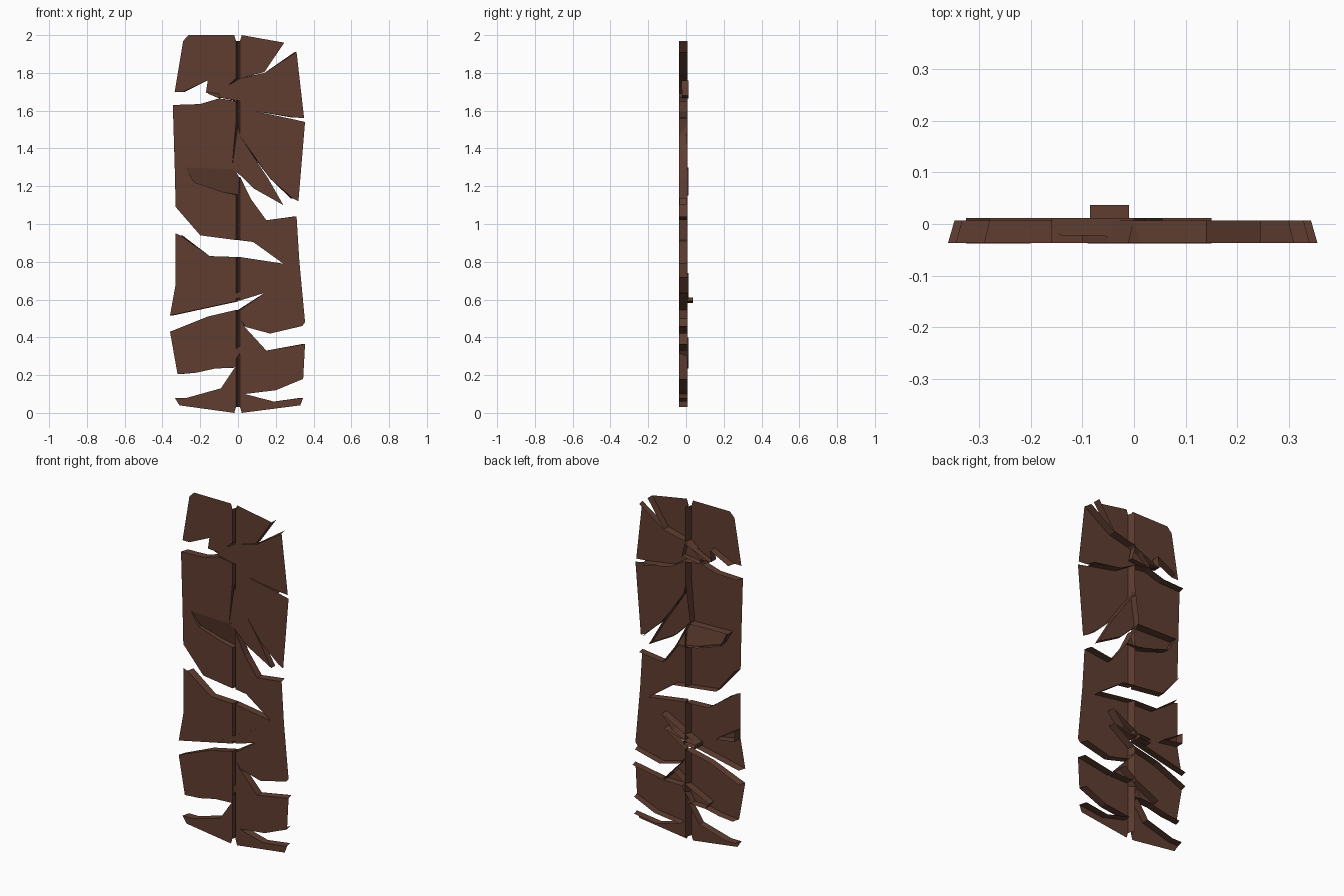
import bpy, bmesh

if "Cube" in bpy.data.objects:
    bpy.data.objects.remove(bpy.data.objects["Cube"])

wood = bpy.data.materials.new("dark brown wood")
wood.diffuse_color = (0.115, 0.047, 0.03, 1)
wood.use_nodes = True
wood.node_tree.nodes["Principled BSDF"].inputs["Base Color"].default_value = wood.diffuse_color

FRONT, BACK = -0.037, 0.007


def finish(name, bm, face):
    """Orient the open shell so its main face looks to the front, then link it."""
    bmesh.ops.recalc_face_normals(bm, faces=bm.faces)
    face.normal_update()
    if face.normal.y > 0:
        bmesh.ops.reverse_faces(bm, faces=bm.faces)
    mesh = bpy.data.meshes.new(name)
    bm.to_mesh(mesh)
    bm.free()
    mesh.materials.append(wood)
    ob = bpy.data.objects.new(name, mesh)
    bpy.context.collection.objects.link(ob)
    return ob


def plank(name, pts):
    """Open-backed panel piece: flat face, with walls only along cracks and the seam."""
    side = 1 if sum(p[0] for p in pts) > 0 else -1
    bm = bmesh.new()
    front, back = [], []
    for x, z in pts:
        seam = abs(x) < 0.004
        front.append(bm.verts.new((x + side * 0.011 if seam else x, FRONT, z)))
        back.append(bm.verts.new((x * 0.965 if abs(x) > 0.25 else x, BACK, z)))
    face = bm.faces.new(front)

    def outer(p):
        return abs(p[0]) > 0.285 or p[1] > 1.955 or p[1] < 0.045

    for i in range(len(pts)):
        j = (i + 1) % len(pts)
        on_seam = abs(pts[i][0]) < 0.004 and abs(pts[j][0]) < 0.004
        if on_seam or not (outer(pts[i]) and outer(pts[j])):
            bm.faces.new((front[i], front[j], back[j], back[i]))
    bmesh.ops.delete(bm, geom=[v for v in back if not v.link_faces], context='VERTS')
    finish(name, bm, face)


def chip(name, pts, top_y=-0.03, low_y=-0.01, back=0.012):
    """Loose splinter: a face tilted from top_y to low_y with walls behind it."""
    zs = [p[1] for p in pts]
    lo, hi = min(zs), max(zs)
    bm = bmesh.new()
    front = [bm.verts.new((x, low_y + (top_y - low_y) * (z - lo) / (hi - lo), z))
             for x, z in pts]
    rear = [bm.verts.new((x, back, z)) for x, z in pts]
    face = bm.faces.new(front)
    for i in range(len(pts)):
        j = (i + 1) % len(pts)
        bm.faces.new((front[i], front[j], rear[j], rear[i]))
    finish(name, bm, face)


# left half planks, top to bottom
plank("top_left_plank", [(-.26, 2), (-.02, 2), (0, 1.97), (0, 1.77), (-.05, 1.735),
                         (-.10, 1.69), (-.17, 1.695), (-.16, 1.76), (-.29, 1.70),
                         (-.335, 1.70), (-.29, 1.97)])
plank("upper_left_plank", [(-.345, 1.63), (-.2, 1.635), (-.1, 1.665), (0, 1.65), (0, 1.53),
                           (-.03, 1.31), (-.03, 1.29), (-.28, 1.3), (-.23, 1.22),
                           (-.08, 1.17), (0, 1.155), (0, .915), (-.2, .94),
                           (-.33, 1.09), (-.335, 1.3)])
plank("middle_left_plank", [(-.33, .95), (-.305, .94), (-.15, .83), (0, .825), (0, .59),
                            (-.36, .515), (-.33, .68)])
plank("lower_left_plank", [(-.36, .43), (-.16, .51), (0, .545), (0, .24), (-.12, .235),
                           (-.22, .213), (-.32, .205)])
plank("bottom_left_plank", [(-.335, .08), (-.27, .08), (-.09, .13), (-.02, .235), (0, .24),
                            (0, .03), (-.02, 0), (-.31, .04)])

# right half planks, top to bottom
plank("top_right_plank", [(0, 1.97), (.02, 2), (.245, 1.96), (.14, 1.805), (0, 1.77)])
plank("upper_right_plank", [(.31, 1.91), (.35, 1.56), (.29, 1.565), (.1, 1.595), (0, 1.65),
                            (-.1, 1.67), (-.10, 1.69), (-.05, 1.735), (0, 1.77),
                            (.14, 1.8)])
plank("centre_right_plank", [(0, 1.65), (.1, 1.595), (.29, 1.555), (.355, 1.54),
                             (.32, 1.12), (.29, 1.135), (.17, 1.24), (0, 1.465)])
plank("lower_right_plank", [(0, 1.25), (.07, 1.13), (.15, 1.02), (.31, 1.04), (.325, .8),
                            (.355, .48), (.34, .46), (.17, .42), (.04, .455), (0, .5),
                            (0, .545), (.14, .635), (0, .595), (0, .825), (.24, .79),
                            (.08, .905), (0, .915)])
plank("bottom_right_plank", [(0, .5), (.04, .45), (.15, .33), (.355, .365), (.345, .18),
                             (.2, .12), (.035, .1), (.19, .06), (.345, .08), (.33, .04),
                             (.02, 0), (0, .03)])

# loose splinters
chip("long_splinter", [(0, 1.53), (.012, 1.465), (.16, 1.24), (.24, 1.10), (.08, 1.19),
                       (.01, 1.26), (-.03, 1.29), (-.03, 1.31)], -.034, -.034, .003)
chip("left_chip", [(-.28, 1.3), (-.02, 1.295), (.055, 1.15), (0, 1.15), (-.08, 1.165),
                   (-.23, 1.215)], -.036, -.002)
chip("lower_chip", [(-.16, .27), (-.01, .34), (.07, .4), (.14, .33), (.02, .33),
                    (-.04, .24), (-.13, .235)], -.036, -.03)
chip("side_chip", [(-.325, .74), (-.2, .66), (-.325, .68)], -.038, -.038)
chip("slit_chip", [(-.09, .59), (.15, .72), (.08, .64), (.02, .61)], -.038, -.038)
chip("upper_chip", [(-.16, 1.69), (0, 1.76), (.02, 1.68), (-.10, 1.665)], -.025, -.02)
chip("rear_peg", [(-.085, .582), (-.085, .605), (-.01, .612), (-.01, .592)],
     -.034, -.034, .037)
